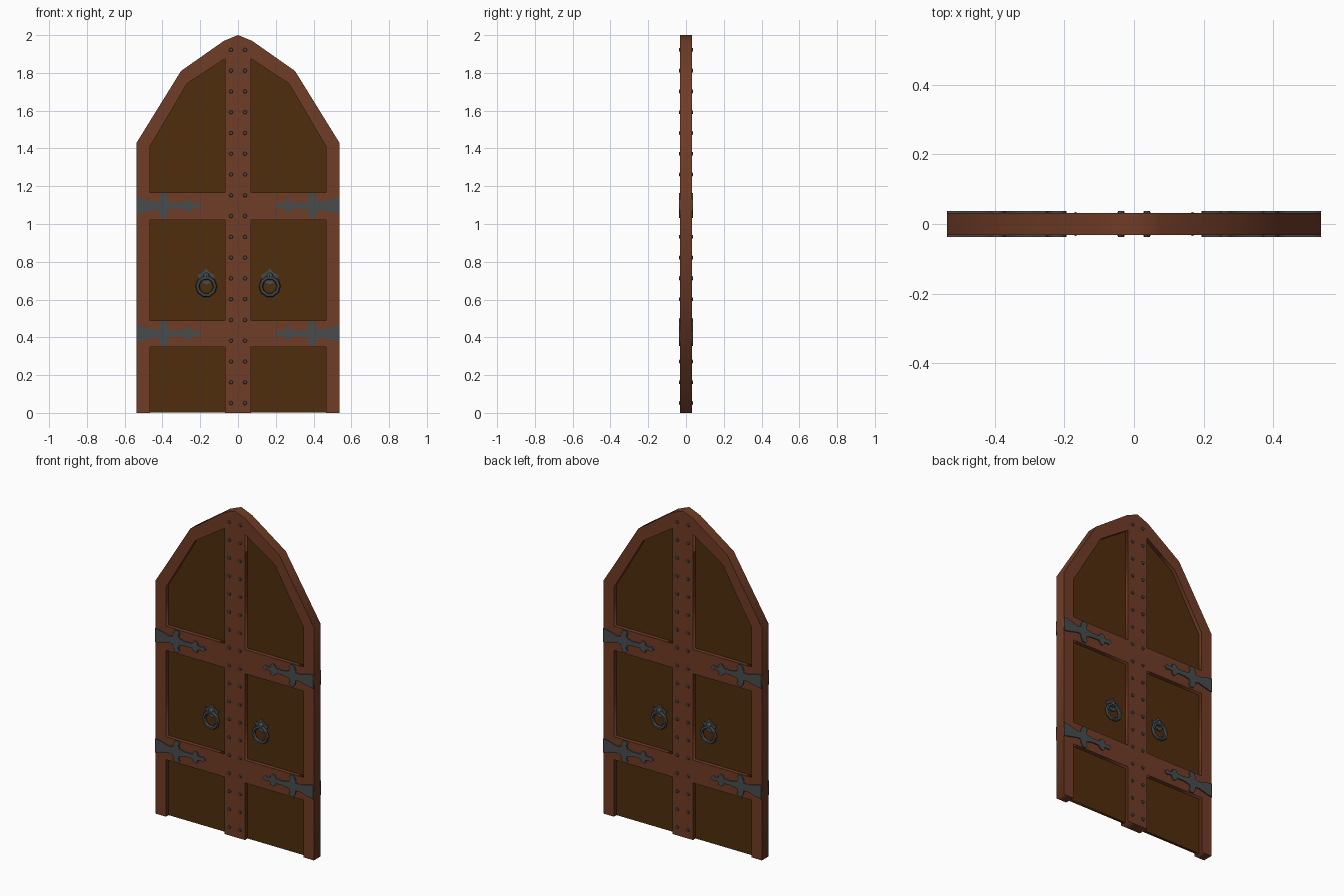
import bpy
import bmesh
from math import pi
from mathutils import Matrix, Vector

cube = bpy.data.objects.get("Cube")
if cube:
    bpy.data.objects.remove(cube, do_unlink=True)


def material(name, rgb):
    mat = bpy.data.materials.new(name)
    mat.use_nodes = True
    mat.diffuse_color = (*rgb, 1)
    mat.node_tree.nodes["Principled BSDF"].inputs["Base Color"].default_value = (*rgb, 1)
    return mat


FRAME_WOOD = material("red brown wood", (0.162, 0.045, 0.019))
PANEL_WOOD = material("dark brown wood", (0.078, 0.026, 0.004))
IRON = material("grey iron", (0.065, 0.072, 0.074))

FRAME_Y = 0.0315   # half thickness of the frame
PANEL_Y = 0.008    # half thickness of the recessed panels
IRON_Y = 0.038     # outer face of the ironwork


def add_object(name, mesh, mat, mirrored=False):
    obj = bpy.data.objects.new(name, mesh)
    bpy.context.collection.objects.link(obj)
    mesh.materials.clear()
    mesh.materials.append(mat)
    if mirrored:  # repeat on the other leaf and on the back
        mod = obj.modifiers.new("mirror", "MIRROR")
        mod.use_axis = (True, True, False)
        mod.use_mirror_merge = False
    return obj


def slab(name, loops, y0, y1, mat, mirrored=False):
    """Flat (x, z) outline with holes, given thickness from y0 to y1."""
    curve = bpy.data.curves.new(name, "CURVE")
    curve.dimensions = "2D"
    curve.fill_mode = "BOTH"
    curve.extrude = (y1 - y0) / 2
    for loop in loops:
        spline = curve.splines.new("POLY")
        spline.points.add(len(loop) - 1)
        for point, (x, z) in zip(spline.points, loop):
            point.co = (x, z, 0, 1)
        spline.use_cyclic_u = True
    helper = bpy.data.objects.new("outline", curve)
    mesh = bpy.data.meshes.new_from_object(helper)
    bpy.data.objects.remove(helper)
    bpy.data.curves.remove(curve)
    mesh.transform(Matrix.Translation((0, (y0 + y1) / 2, 0)) @ Matrix.Rotation(pi / 2, 4, "X"))
    bm = bmesh.new()
    bm.from_mesh(mesh)
    bmesh.ops.remove_doubles(bm, verts=bm.verts, dist=1e-5)
    bmesh.ops.recalc_face_normals(bm, faces=bm.faces)
    bm.to_mesh(mesh)
    bm.free()
    return add_object(name, mesh, mat, mirrored)


def flip(loop):
    return [(-x, z) for x, z in reversed(loop)]


# Frame: arched outline, open at the foot, with four closed openings
half = [(0.069, 0), (0.069, 0.35), (0.467, 0.35), (0.467, 0), (0.537, 0),
        (0.537, 1.43), (0.302, 1.81), (0.074, 1.97)]
middle = [(0.069, 0.49), (0.466, 0.49), (0.466, 1.02), (0.069, 1.02)]
upper = [(0.069, 1.168), (0.466, 1.168), (0.466, 1.41), (0.27, 1.743), (0.069, 1.875)]
slab("door_frame", [half + [(0, 2)] + flip(half), middle, flip(middle), upper, flip(upper)],
     -FRAME_Y, FRAME_Y, FRAME_WOOD)

# Recessed panels: one thin board held inside the frame
board = [(0.5, 0.001), (0.5, 1.42), (0.285, 1.77), (0.06, 1.92)]
slab("door_panels", [board + flip(board)], -PANEL_Y, PANEL_Y, PANEL_WOOD)

# Strap hinges: flared root, large curled cross, small cross, pointed tip
strap = [(0.537, 0.043), (0.5, 0.036), (0.44, 0.021), (0.418, 0.024), (0.414, 0.045),
         (0.402, 0.066), (0.38, 0.066), (0.368, 0.05), (0.38, 0.043), (0.372, 0.022),
         (0.335, 0.014), (0.285, 0.014), (0.276, 0.03), (0.262, 0.037), (0.248, 0.03),
         (0.247, 0.014), (0.225, 0.01), (0.212, 0.016)]
for label, z in (("lower", 0.42), ("upper", 1.097)):
    top = [(x, z + h) for x, h in strap]
    bottom = [(x, z - h) for x, h in reversed(strap)]
    slab(label + "_hinges", [top + [(0.193, z)] + bottom], FRAME_Y - 0.004, IRON_Y, IRON, True)

# Studs: two rows up the middle stile
bm = bmesh.new()
for row in range(18):
    place = Matrix.Translation((0.037, IRON_Y - 0.005, 0.052 + 0.11 * row))
    bmesh.ops.create_cone(bm, cap_ends=True, segments=8, radius1=0.012, radius2=0.008,
                          depth=0.01, matrix=place @ Matrix.Rotation(-pi / 2, 4, "X"))
mesh = bpy.data.meshes.new("studs")
bm.to_mesh(mesh)
bm.free()
add_object("studs", mesh, IRON, True)

# Handle plates: pointed shields on the panels
HANDLE_X = 0.168
side = [(0.02, 0.688), (0.036, 0.706), (0.046, 0.73), (0.026, 0.738), (0.014, 0.748)]
shield = [(0, 0.68)] + side + [(0, 0.764)] + flip(side)
slab("handle_plates", [[(HANDLE_X + x, z) for x, z in shield]], PANEL_Y - 0.002, 0.015, IRON, True)

# Handle bosses: small domes that carry the rings
bm = bmesh.new()
bmesh.ops.create_uvsphere(bm, u_segments=8, v_segments=6, radius=0.02,
                          matrix=Matrix.Translation((HANDLE_X, 0.014, 0.722)))
mesh = bpy.data.meshes.new("handle_bosses")
bm.to_mesh(mesh)
bm.free()
add_object("handle_bosses", mesh, IRON, True)

# Handle rings: faceted rings hanging flat against the panels
bm = bmesh.new()
start = Vector((HANDLE_X + 0.047, 0.022, 0.67))
ring = bmesh.ops.create_circle(bm, segments=6, radius=0.011, matrix=Matrix.Translation(start))
bmesh.ops.rotate(bm, verts=ring["verts"], cent=start, matrix=Matrix.Rotation(pi / 6, 3, "Z"))
bmesh.ops.spin(bm, geom=bm.verts[:] + bm.edges[:], cent=(HANDLE_X, 0.022, 0.67),
               axis=(0, 1, 0), angle=2 * pi, steps=10, use_merge=True)
bmesh.ops.remove_doubles(bm, verts=bm.verts, dist=1e-4)
bmesh.ops.recalc_face_normals(bm, faces=bm.faces)
mesh = bpy.data.meshes.new("handle_rings")
bm.to_mesh(mesh)
bm.free()
add_object("handle_rings", mesh, IRON, True)
